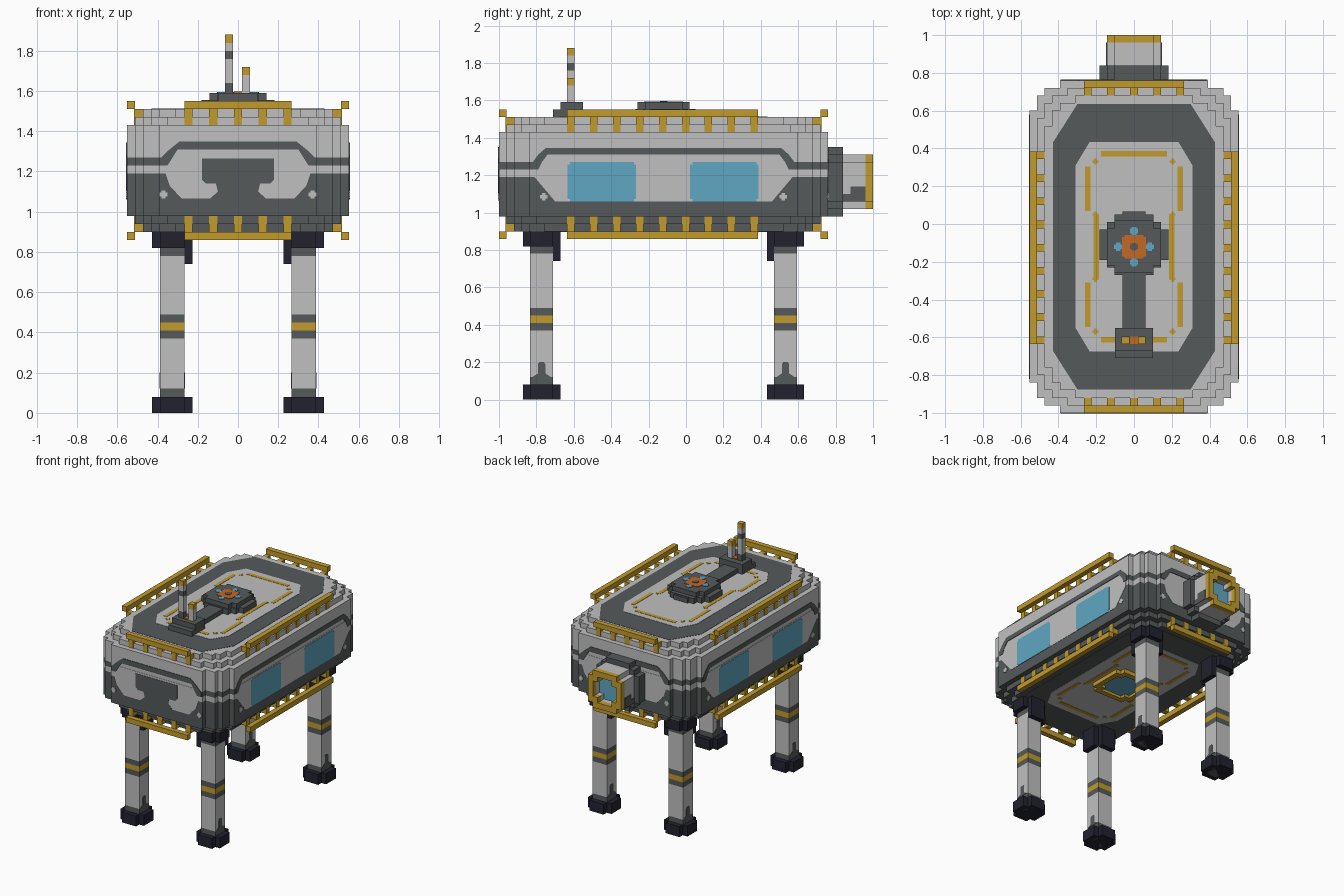
import bpy, bmesh

cube = bpy.data.objects.get("Cube")
if cube:
    bpy.data.objects.remove(cube, do_unlink=True)

COLOURS = {
    "light_grey": (0.52, 0.53, 0.52),
    "dark_grey": (0.092, 0.102, 0.105),
    "gold": (0.54, 0.33, 0.026),
    "window_blue": (0.115, 0.39, 0.55),
    "orange": (0.55, 0.14, 0.02),
    "navy_black": (0.016, 0.016, 0.028),
}
NAMES = list(COLOURS)
LIGHT, DARK, GOLD, BLUE, ORANGE, NAVY = range(6)
MATERIALS = []
for name, rgb in COLOURS.items():
    mat = bpy.data.materials.new(name)
    mat.use_nodes = True
    mat.diffuse_color = (*rgb, 1)
    mat.node_tree.nodes["Principled BSDF"].inputs["Base Color"].default_value = (*rgb, 1)
    MATERIALS.append(mat)

V = 0.04        # block size
CY = -0.12      # hull centre along y
HX, HY = 0.553, 0.88
TOP, BASE = 1.51, 0.90


def prism(bm, pts, axis, a, b, mat, hole=None):
    """Extrude an outline (optionally with a matching hole) along an axis."""
    def ring(outline, w):
        place = {"x": lambda u, v: (w, u, v), "y": lambda u, v: (u, w, v),
                 "z": lambda u, v: (u, v, w)}[axis]
        return [bm.verts.new(place(u, v)) for u, v in outline]

    faces = []
    loops = [(ring(o, a), ring(o, b)) for o in (pts, hole) if o]
    n = len(pts)
    for lo, hi in loops:
        for i in range(n):
            j = (i + 1) % n
            faces.append(bm.faces.new((lo[i], lo[j], hi[j], hi[i])))
    for end in (0, 1):
        if hole:
            o, h = loops[0][end], loops[1][end]
            for i in range(n):
                j = (i + 1) % n
                faces.append(bm.faces.new((o[i], o[j], h[j], h[i])))
        else:
            faces.append(bm.faces.new(loops[0][end]))
    for f in faces:
        f.material_index = mat


def rect(u0, u1, v0, v1):
    return [(u0, v0), (u1, v0), (u1, v1), (u0, v1)]


def box(bm, x, y, z, mat):
    prism(bm, rect(*x, *y), "z", *z, mat)


def stepped(hu, hv, cuts=(0, V), cu=0.0, cv=0.0):
    """Rectangle with staircase corners."""
    n = len(cuts) - 1
    q = []
    for i in range(n):
        q += [(hu - cuts[i], hv - cuts[n - i]), (hu - cuts[i + 1], hv - cuts[n - i])]
    q.append((hu - cuts[n], hv))
    r = q[::-1]
    pts = q + [(-u, v) for u, v in r] + [(-u, -v) for u, v in q] + [(u, -v) for u, v in r]
    return [(u + cu, v + cv) for u, v in pts]


def mirrored(half, c=0.0):
    """Close a half outline with its mirror image."""
    return [(c + u, v) for u, v in half] + [(c - u, v) for u, v in half[::-1]]


def part(name, build):
    bm = bmesh.new()
    build(bm)
    bmesh.ops.recalc_face_normals(bm, faces=bm.faces)
    mesh = bpy.data.meshes.new(name)
    bm.to_mesh(mesh)
    bm.free()
    for m in MATERIALS:
        mesh.materials.append(m)
    obj = bpy.data.objects.new(name, mesh)
    bpy.context.scene.collection.objects.link(obj)


# Hull: stacked bands with staircase corners
def hull(bm):
    bands = [(BASE, 0.94, 2, DARK), (0.94, 0.98, 1, DARK), (0.98, 1.19, 0, DARK),
             (1.19, 1.23, 0, LIGHT), (1.23, 1.27, 0, DARK), (1.27, 1.43, 0, LIGHT),
             (1.43, 1.47, 1, LIGHT), (1.47, TOP, 2, LIGHT)]
    for z0, z1, inset, mat in bands:
        outline = stepped(HX - V * inset, HY - V * inset, (0, V, 2 * V, 4 * V), 0, CY)
        prism(bm, outline, "z", z0, z1, mat)
part("hull", hull)


# Painted panels on the four walls
def wall(bm, axis, surface, out, c, light, stripe, extras, spot):
    def plate(pts, level, mat):
        prism(bm, pts, axis, surface, surface + out * 0.002 * level, mat)
    plate(mirrored(light, c), 1, LIGHT)
    plate(mirrored(stripe, c), 2, DARK)
    for pts, mat in extras:
        plate(pts, 2, mat)
    for s in (-1, 1):
        plate(stepped(0.02, 0.02, (0, 0.01), c + s * spot, 1.085), 2, LIGHT)


def walls(bm):
    side_light = [(0.69, 1.28), (0.69, 1.19), (0.58, 1.06)]
    side_stripe = [(0.63, 1.345), (0.67, 1.31), (0.70, 1.27), (0.70, 1.23),
                   (0.67, 1.23), (0.65, 1.27), (0.62, 1.31)]
    windows = [(stepped(0.183, 0.105, (0, 0.012), y, 1.165), BLUE) for y in (-0.45, 0.205)]
    for s in (-1, 1):
        wall(bm, "x", s * HX, s, CY, side_light, side_stripe, windows, 0.64)
    end_light = [(0.36, 1.28), (0.36, 1.19), (0.34, 1.13), (0.28, 1.065)]
    end_stripe = [(0.29, 1.35), (0.34, 1.31), (0.385, 1.265), (0.385, 1.23),
                  (0.35, 1.23), (0.30, 1.31)]
    badge = mirrored([(0.18, 1.265), (0.18, 1.16), (0.16, 1.14), (0.11, 1.14),
                      (0.10, 1.10), (0.14, 1.065)])
    for s in (-1, 1):
        wall(bm, "y", CY + s * HY, s, 0, end_light, end_stripe, [(badge, DARK)], 0.37)
part("wall_panels", walls)


# Painted panels on roof and underside
def deck(bm, z, out):
    def octagon(hx, hy, cx, cy):
        h = [(hx, -hy + cy), (hx, hy - cy), (hx - cx, hy)]
        return mirrored([(hx - cx, -hy + CY)] + [(u, v + CY) for u, v in h])
    def plate(pts, level, mat):
        prism(bm, pts, "z", z, z + out * 0.002 * level, mat)
    plate(octagon(0.43, 0.755, 0.13, 0.205), 1, DARK)
    plate(octagon(0.31, 0.555, 0.075, 0.125), 2, LIGHT)
    for s in (-1, 1):
        end = CY + s * 0.492
        plate(rect(-0.175, 0.175, end - 0.015, end + 0.015), 3, GOLD)
        for t in (-1, 1):
            x = t * 0.245
            lo, hi = sorted((CY + s * 0.19, CY + s * 0.425))
            plate(rect(x - 0.014, x + 0.014, lo, hi), 3, GOLD)
            for px, py in ((0.205, 0.45), (0.205, 0.17)):
                plate(stepped(0.016, 0.016, (0, 0.01), t * px, CY + s * py), 3, GOLD)
    for t in (-1, 1):
        plate(rect(t * 0.2 - 0.014, t * 0.2 + 0.014, -0.29, 0.05), 3, GOLD)
part("roof_panels", lambda bm: deck(bm, TOP, 1))
part("underside_panels", lambda bm: deck(bm, BASE, -1))


# Gold rails with teeth, above and below
def rails(bm):
    for z, out in ((TOP, 1), (BASE, -1)):
        bar = sorted((z, z + out * V))
        tooth = sorted((z, z - out * 2 * V))
        for s in (-1, 1):
            xr = sorted((s * (HX - V), s * HX))
            xt = sorted((s * (HX - 2 * V), s * (HX - 0.035)))
            box(bm, xr, (-0.635, 0.385), bar, GOLD)
            for i in range(9):
                y = -0.615 + 0.1225 * i
                box(bm, xt, (y - V / 2, y + V / 2), tooth, GOLD)
            yr = sorted((CY + s * (HY - V), CY + s * HY))
            yt = sorted((CY + s * (HY - 2 * V), CY + s * (HY - 0.035)))
            box(bm, (-0.265, 0.265), yr, bar, GOLD)
            for i in range(-2, 3):
                x = 0.123 * i
                box(bm, (x - V / 2, x + V / 2), yt, tooth, GOLD)
part("edge_rails", rails)


# Legs with feet, bands and inner brackets
def leg(bm, sx, sy):
    x, y, h = sx * 0.327, CY + sy * 0.652, 0.061
    pad = stepped(0.1, 0.1, (0, V), x, y)
    prism(bm, pad, "z", 0, 0.08, NAVY)
    prism(bm, stepped(0.06, 0.06, (0, 0.02), x, y), "z", -0.0, 0.004, DARK)
    prism(bm, pad, "z", 0.82, BASE, NAVY)
    bands = [(0.08, 0.12, DARK), (0.12, 0.37, LIGHT), (0.37, 0.41, DARK), (0.41, 0.45, GOLD),
             (0.45, 0.49, DARK), (0.49, 0.78, LIGHT), (0.78, 0.82, DARK)]
    for z0, z1, mat in bands:
        box(bm, (x - h, x + h), (y - h, y + h), (z0, z1), mat)
    for s in (-1, 1):
        prism(bm, mirrored([(0.05, 0.12), (0.02, 0.14), (0.02, 0.19), (0.012, 0.20)], y),
              "x", x + s * h, x + s * (h + 0.003), DARK)
    bx = sorted((x - sx * 0.1, x - sx * h))
    by = sorted((y - sy * 0.1, y - sy * h))
    box(bm, bx, (y - h, y + h), (0.74, 0.82), NAVY)
    box(bm, (x - h, x + h), by, (0.74, 0.82), NAVY)
for sy, end in ((-1, "front"), (1, "back")):
    for sx, side in ((1, "left"), (-1, "right")):
        part(f"{end}_{side}_leg", lambda bm: leg(bm, sx, sy))


# Rear docking tube
def tube(bm):
    z = 1.165
    bore = stepped(0.1, 0.1, (0, V), 0, z)
    prism(bm, stepped(0.182, 0.185, (0, V, 2 * V), 0, z), "y", 0.75, 0.84, DARK)
    barrel = stepped(0.142, 0.145, (0, V), 0, z)
    prism(bm, barrel, "y", 0.84, 0.96, LIGHT, bore)
    prism(bm, barrel, "y", 0.96, 1.0, GOLD, bore)
    prism(bm, bore, "y", 0.84, 0.92, BLUE)
    for s in (-1, 1):
        xs = sorted((s * 0.142, s * 0.147))
        box(bm, xs, (0.84, 0.96), (1.06, 1.10), DARK)
        box(bm, xs, (0.88, 0.96), (1.10, 1.14), DARK)
part("rear_tube", tube)


# Roof hub with its emblem and the duct to the mast base
def hub(bm):
    prism(bm, stepped(0.182, 0.16, (0, V, 2 * V), 0, CY + 0.01), "z", TOP, 1.555, DARK)
    prism(bm, stepped(0.142, 0.14, (0, V), 0, CY), "z", 1.555, 1.59, DARK)
    box(bm, (-0.06, 0.06), (CY, 0.065), (TOP, 1.55), DARK)
    box(bm, (-0.06, 0.06), (-0.56, CY), (TOP, 1.55), DARK)
    prism(bm, stepped(0.063, 0.063, (0, 0.012), 0, CY), "z", 1.59, 1.594, ORANGE)
    prism(bm, stepped(0.02, 0.02, (0, 0.008), 0, CY), "z", 1.594, 1.597, DARK)
    for dx, dy in ((1, 0), (-1, 0), (0, 1), (0, -1)):
        prism(bm, stepped(0.022, 0.022, (0, 0.01), dx * 0.083, CY + dy * 0.083),
              "z", 1.59, 1.594, BLUE)
part("roof_hub", hub)


# Antenna masts
def masts(bm):
    box(bm, (-0.1, 0.1), (-0.71, -0.55), (TOP, 1.55), DARK)
    box(bm, (-0.1, 0.1), (-0.67, -0.55), (1.55, 1.59), DARK)
    box(bm, (-0.02, 0.02), (-0.635, -0.595), (1.59, 1.597), ORANGE)
    tall = [(1.59, 1.64, DARK), (1.64, 1.76, LIGHT), (1.76, 1.80, DARK),
            (1.80, 1.84, LIGHT), (1.84, 1.88, GOLD)]
    short = [(1.59, 1.68, LIGHT), (1.68, 1.72, GOLD)]
    for x, bands in ((-0.045, tall), (0.04, short)):
        for z0, z1, mat in bands:
            box(bm, (x - 0.02, x + 0.02), (-0.635, -0.595), (z0, z1), mat)
part("antenna_masts", masts)


# Underside hatch
def hatch(bm):
    prism(bm, stepped(0.17, 0.17, (0, V), 0, CY), "z", 0.865, BASE, GOLD,
          stepped(0.13, 0.13, (0, V), 0, CY))
    prism(bm, stepped(0.13, 0.13, (0, V), 0, CY), "z", 0.885, BASE, BLUE)
part("underside_hatch", hatch)
